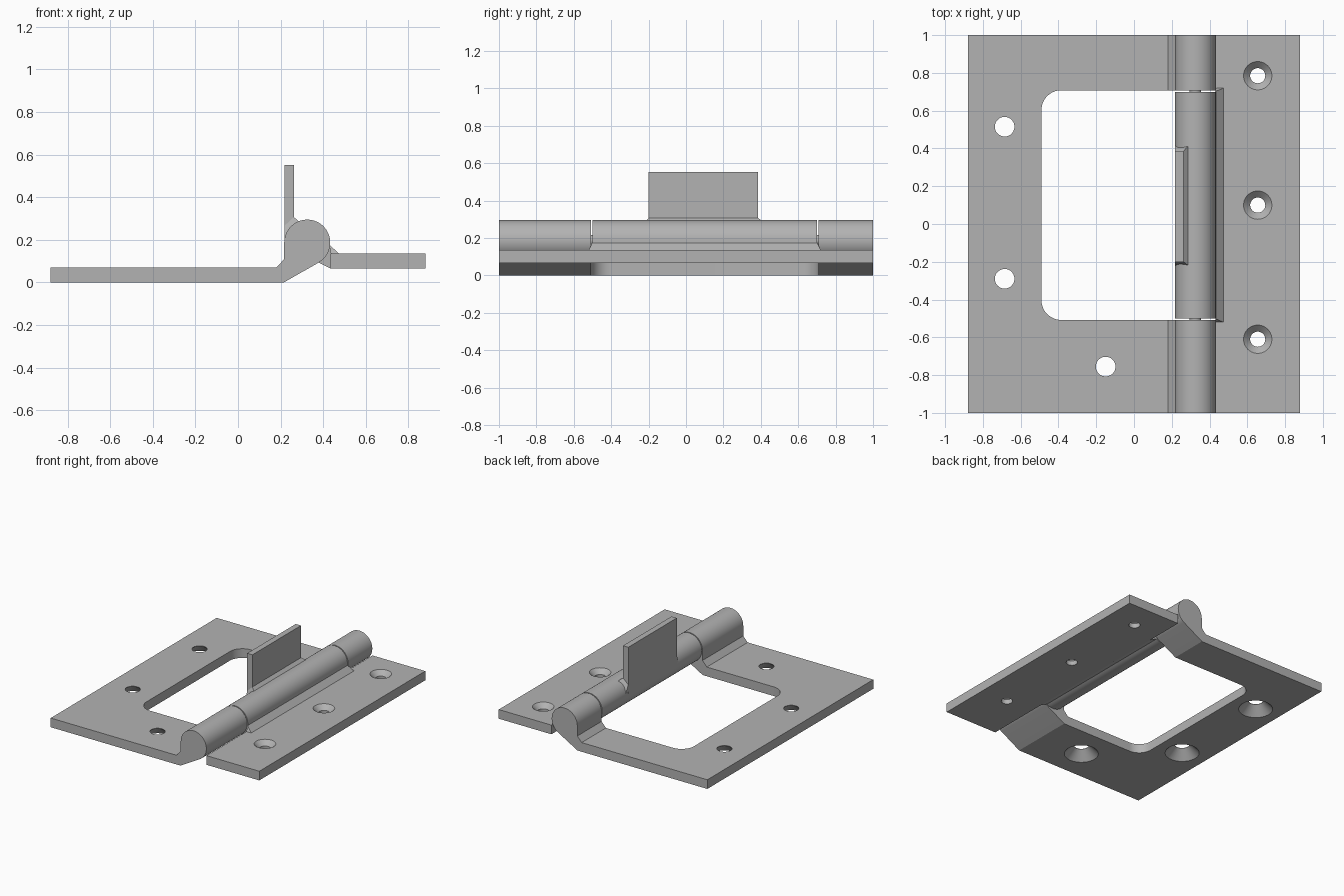
import bpy, bmesh, math

if "Cube" in bpy.data.objects:
    bpy.data.objects.remove(bpy.data.objects["Cube"])

steel = bpy.data.materials.new("steel grey")
steel.diffuse_color = (0.45, 0.45, 0.45, 1)
steel.use_nodes = True
steel.node_tree.nodes["Principled BSDF"].inputs["Base Color"].default_value = steel.diffuse_color
CX, CZ, R = 0.325, 0.187, 0.108          # hinge barrel axis and radius
GAP0, GAP1 = -0.508, 0.708               # window ends along the barrel


def finish(name, bm):
    bmesh.ops.recalc_face_normals(bm, faces=bm.faces)
    me = bpy.data.meshes.new(name)
    bm.to_mesh(me)
    bm.free()
    me.materials.append(steel)
    ob = bpy.data.objects.new(name, me)
    bpy.context.collection.objects.link(ob)
    return ob


def arc(cx, cy, r, a0, a1, n):
    angs = [math.radians(a0 + (a1 - a0) * i / n) for i in range(n + 1)]
    return [(cx + r * math.cos(a), cy + r * math.sin(a)) for a in angs]


def prism(name, pts, lo, hi, axis="y"):
    """Extrude a closed outline along y (xz outline) or z (xy outline)."""
    bm = bmesh.new()
    place = (lambda p, t: (p[0], t, p[1])) if axis == "y" else (lambda p, t: (p[0], p[1], t))
    a = [bm.verts.new(place(p, lo)) for p in pts]
    b = [bm.verts.new(place(p, hi)) for p in pts]
    bm.faces.new(a)
    bm.faces.new(b[::-1])
    for i in range(len(pts)):
        j = (i + 1) % len(pts)
        bm.faces.new((a[i], a[j], b[j], b[i]))
    return finish(name, bm)


def hull(name, pts):
    bm = bmesh.new()
    for p in pts:
        bm.verts.new(p)
    bmesh.ops.convex_hull(bm, input=bm.verts)
    bmesh.ops.dissolve_limit(bm, angle_limit=0.02, verts=bm.verts, edges=bm.edges)
    return finish(name, bm)


def lathe_cutter(name, x, y, rings, n=40):
    """Round cutter from (radius, z) rings."""
    bm = bmesh.new()
    loops = [[bm.verts.new((px, py, z)) for px, py in arc(x, y, r, 0, 360 - 360 / n, n - 1)]
             for r, z in rings]
    bm.faces.new(loops[0])
    bm.faces.new(loops[-1][::-1])
    for a, b in zip(loops, loops[1:]):
        for i in range(n):
            j = (i + 1) % n
            bm.faces.new((a[i], a[j], b[j], b[i]))
    return finish(name, bm)


def cut(ob, cutter):
    m = ob.modifiers.new("cut", "BOOLEAN")
    m.operation, m.solver, m.object = "DIFFERENCE", "EXACT", cutter
    bpy.context.view_layer.objects.active = ob
    bpy.ops.object.modifier_apply(modifier=m.name)
    bpy.data.objects.remove(cutter)


# Wide leaf with its outer knuckles, one profile along the whole length
wide = prism("wide_leaf", [(-0.88, 0), (0.215, 0)] + arc(CX, CZ, R, -60.5, 180, 40)
             + [(CX - R, 0.11), (0.18, 0.07), (-0.88, 0.07)], -1, 1)

# Window with two rounded corners, open through the barrel
win = [(0.6, GAP0), (0.6, GAP1)] + arc(-0.385, GAP1 - 0.105, 0.105, 90, 180, 12) \
    + arc(-0.385, GAP0 + 0.105, 0.105, 180, 270, 12)
cut(wide, prism("window_cutter", win, -0.2, 0.5, "z"))

# Holes countersunk from below
for x, y in ((-0.685, 0.515), (-0.685, -0.29), (-0.15, -0.755)):
    cut(wide, lathe_cutter("hole_cutter", x, y,
                           [(0.14, -0.02), (0.12, 0), (0.052, 0.068), (0.052, 0.1)]))

# Narrow leaf, holes countersunk from above
narrow = prism("narrow_leaf", [(0.435, 0.065), (0.88, 0.065), (0.88, 0.135), (0.435, 0.135)], -1, 1)
for y in (0.785, 0.10, -0.61):
    cut(narrow, lathe_cutter("hole_cutter", 0.655, y,
                             [(0.04, 0.03), (0.04, 0.1), (0.075, 0.135), (0.095, 0.155)]))

# Middle knuckle joined to the narrow leaf
knuckle = prism("middle_knuckle", arc(CX, CZ, R, -5, 300, 52)
                + [(0.435, 0.065), (0.437, 0.135)], GAP0 + 0.008, GAP1 - 0.008)

# Weld bead between middle knuckle and narrow leaf
hull("knuckle_weld", [(x, y, z) for x, z, e in
                      ((0.43, 0.176, 0.007), (0.475, 0.135, -0.012), (0.436, 0.135, -0.012))
                      for y in (GAP0 + e, GAP1 - e)])

# Hinge pin, seen in the gaps
pin = prism("hinge_pin", arc(CX, CZ, 0.03, 0, 345, 23), GAP0 - 0.05, GAP1 + 0.05)

# Upright tab and the weld around its foot
prism("tab", [(0.2175, 0.187), (0.262, 0.25), (0.262, 0.552), (0.2175, 0.552)], -0.2, 0.385)
hull("tab_weld", [(x, y, z) for x, z, y0, y1 in
                  ((0.2175, 0.265, -0.2, 0.385), (0.262, 0.307, -0.2, 0.385),
                   (0.2175, 0.21, -0.22, 0.415), (0.288, 0.285, -0.22, 0.415))
                  for y in (y0, y1)])

# Smooth the round surfaces only
bpy.ops.object.select_all(action="DESELECT")
for ob in (wide, narrow, knuckle, pin):
    ob.select_set(True)
bpy.context.view_layer.objects.active = wide
bpy.ops.object.shade_smooth_by_angle(angle=math.radians(25))
